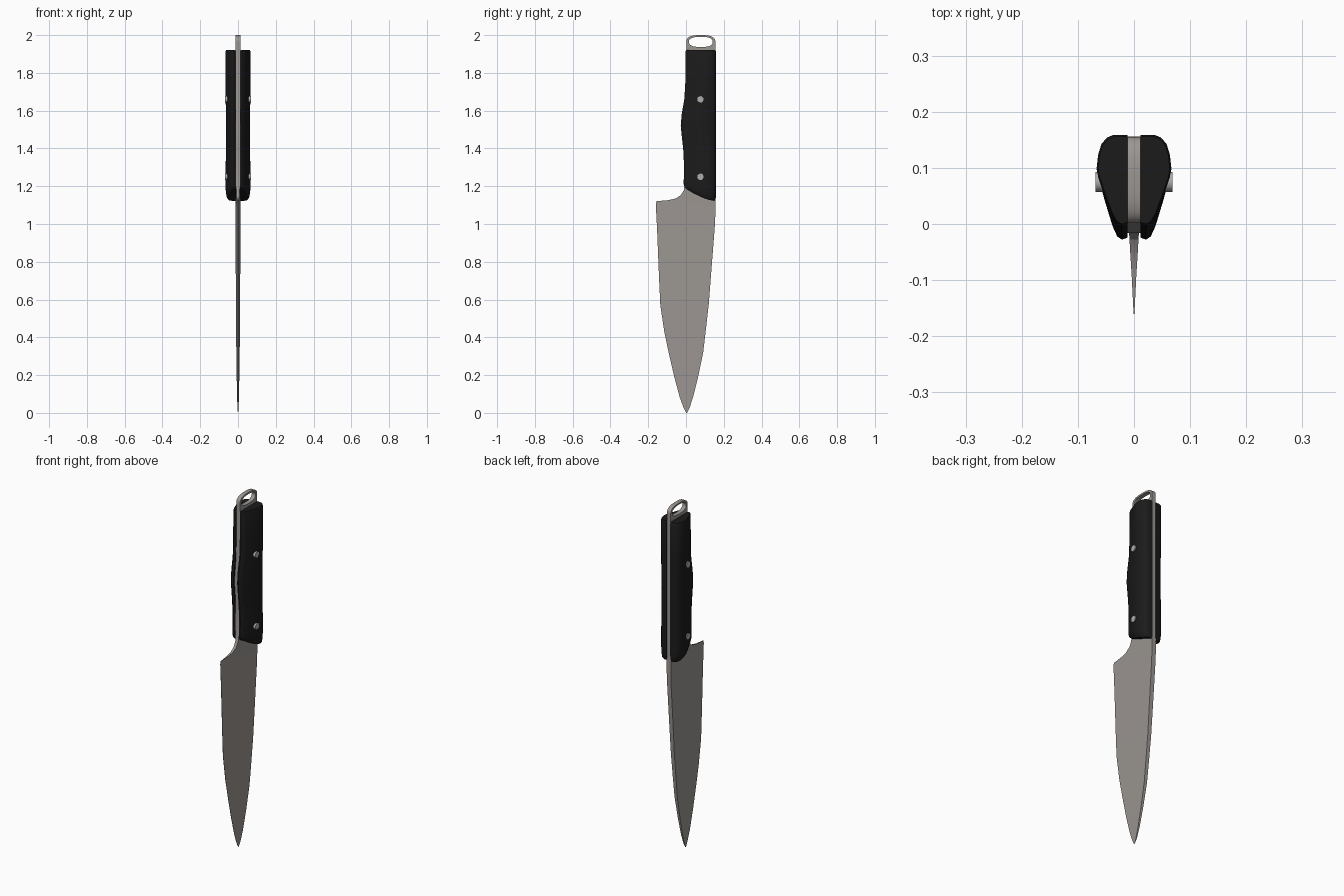
import bpy, bmesh, math


def material(name, rgb):
    m = bpy.data.materials.new(name)
    m.diffuse_color = (*rgb, 1)
    return m


STEEL = material("blade steel", (0.33, 0.305, 0.285))
BLACK = material("black handle", (0.011, 0.011, 0.011))
RIVET = material("rivet metal", (0.42, 0.42, 0.42))


def loft(name, rings, mat, angle=35):
    """Skin a list of equal-length closed rings and cap both ends."""
    bm = bmesh.new()
    loops = [[bm.verts.new(p) for p in r] for r in rings]
    n = len(loops[0])
    for a, b in zip(loops, loops[1:]):
        for i in range(n):
            j = (i + 1) % n
            bm.faces.new((a[i], a[j], b[j], b[i]))
    bm.faces.new(loops[0][::-1])
    bm.faces.new(loops[-1])
    return finish(name, bm, mat, angle)


def finish(name, bm, mat, angle=35):
    bmesh.ops.recalc_face_normals(bm, faces=bm.faces)
    me = bpy.data.meshes.new(name)
    bm.to_mesh(me)
    bm.free()
    me.materials.append(mat)
    ob = bpy.data.objects.new(name, me)
    bpy.context.collection.objects.link(ob)
    bpy.ops.object.select_all(action='DESELECT')
    ob.select_set(True)
    bpy.context.view_layer.objects.active = ob
    bpy.ops.object.shade_smooth_by_angle(angle=math.radians(angle))
    return ob


# Blade and tang: edge y, edge z, spine y, spine z, edge half thickness, spine half thickness
rows = [
    (0.001, 0.000, 0.006, 0.002, 0.0005, 0.001),
    (-0.014, 0.030, 0.020, 0.030, 0.0005, 0.003),
    (-0.034, 0.085, 0.038, 0.085, 0.0005, 0.005),
    (-0.062, 0.190, 0.064, 0.190, 0.0005, 0.007),
    (-0.092, 0.320, 0.091, 0.320, 0.0005, 0.009),
    (-0.115, 0.430, 0.104, 0.430, 0.0005, 0.010),
    (-0.136, 0.570, 0.121, 0.580, 0.0005, 0.011),
    (-0.143, 0.720, 0.134, 0.750, 0.0005, 0.012),
    (-0.153, 0.970, 0.152, 0.980, 0.0005, 0.0125),
    (-0.160, 1.105, 0.156, 1.060, 0.0005, 0.013),
    (-0.156, 1.121, 0.156, 1.080, 0.001, 0.013),
    (-0.095, 1.126, 0.156, 1.100, 0.004, 0.013),
    (-0.055, 1.135, 0.156, 1.120, 0.0065, 0.013),
    (-0.028, 1.152, 0.156, 1.140, 0.008, 0.013),
    (-0.012, 1.178, 0.156, 1.170, 0.009, 0.013),
    (-0.007, 1.210, 0.156, 1.210, 0.010, 0.013),
    (-0.004, 1.400, 0.156, 1.400, 0.012, 0.013),
    (-0.016, 1.520, 0.156, 1.520, 0.012, 0.013),
    (0.000, 1.660, 0.156, 1.660, 0.012, 0.013),
    (0.003, 1.915, 0.156, 1.915, 0.012, 0.013),
]
loft("blade_and_tang",
     [[(-te, ye, ze), (te, ye, ze), (ts, ys, zs), (-ts, ys, zs)]
      for ye, ze, ys, zs, te, ts in rows], STEEL, 25)

# Hanging loop: rounded above, square where it meets the tang
bm = bmesh.new()
N, CY, CZ, HALF = 48, 0.0785, 1.964, 0.012
sections = []
for k in range(N):
    a = 2 * math.pi * k / N
    c, s = math.cos(a), math.sin(a)
    sq = lambda v, e: math.copysign(abs(v) ** e, v)
    inner = (0.063 * sq(c, 0.8), 0.027 * sq(s, 0.8))
    if s >= 0:
        outer = (0.077 * sq(c, 0.7), 0.036 * sq(s, 0.8))
    else:
        f = 1 / max(abs(c), abs(s))
        outer = (0.077 * c * f, 0.05 * s * f)
    sections.append([bm.verts.new((x, CY + p[0], CZ + p[1])) for x, p in
                     ((-HALF, inner), (-HALF, outer), (HALF, outer), (HALF, inner))])
for k in range(N):
    a, b = sections[k], sections[(k + 1) % N]
    for i in range(4):
        j = (i + 1) % 4
        bm.faces.new((a[i], a[j], b[j], b[i]))
finish("hanging_loop", bm, STEEL)

# Handle scales: half section as (x, fraction from belly to spine)
section = [(0.0115, 0.02), (0.022, 0.0), (0.031, 0.03), (0.040, 0.13), (0.054, 0.36),
           (0.064, 0.54), (0.0665, 0.64), (0.064, 0.78), (0.058, 0.90),
           (0.048, 0.97), (0.036, 1.0), (0.0115, 1.0)]
# z, belly y, spine y, width scale, slant of the lower end
stations = [
    (1.123, 0.000, 0.152, 0.76, 1.0), (1.132, -0.008, 0.157, 0.88, 1.0),
    (1.155, -0.013, 0.159, 0.96, 0.9), (1.200, -0.012, 0.159, 1.0, 0.5),
    (1.300, -0.010, 0.159, 0.98, 0.0), (1.400, -0.015, 0.159, 0.95, 0.0),
    (1.460, -0.022, 0.159, 0.94, 0.0), (1.520, -0.028, 0.159, 0.94, 0.0),
    (1.580, -0.023, 0.159, 0.95, 0.0), (1.660, -0.009, 0.159, 0.98, 0.0),
    (1.740, -0.004, 0.159, 1.0, 0.0), (1.912, -0.003, 0.159, 1.0, 0.0),
    (1.920, 0.000, 0.156, 0.95, 0.0),
]
for side, label in ((1, "right"), (-1, "left")):
    rings = []
    for z, yb, ys, w, slant in stations:
        rings.append([(side * (0.0115 + (x - 0.0115) * w), yb + (ys - yb) * u,
                       z + 0.065 * slant * (1 - u) ** 1.6) for x, u in section])
    loft("handle_scale_" + label, rings, BLACK, 40)

# Rivets running through the handle
for z, label in ((1.66, "upper"), (1.25, "lower")):
    bpy.ops.mesh.primitive_cylinder_add(vertices=12, radius=0.018, depth=0.138,
                                        location=(0, 0.075, z),
                                        rotation=(0, math.pi / 2, 0))
    ob = bpy.context.object
    ob.name = "rivet_" + label
    ob.data.materials.append(RIVET)
    bpy.ops.object.shade_smooth_by_angle(angle=math.radians(35))
